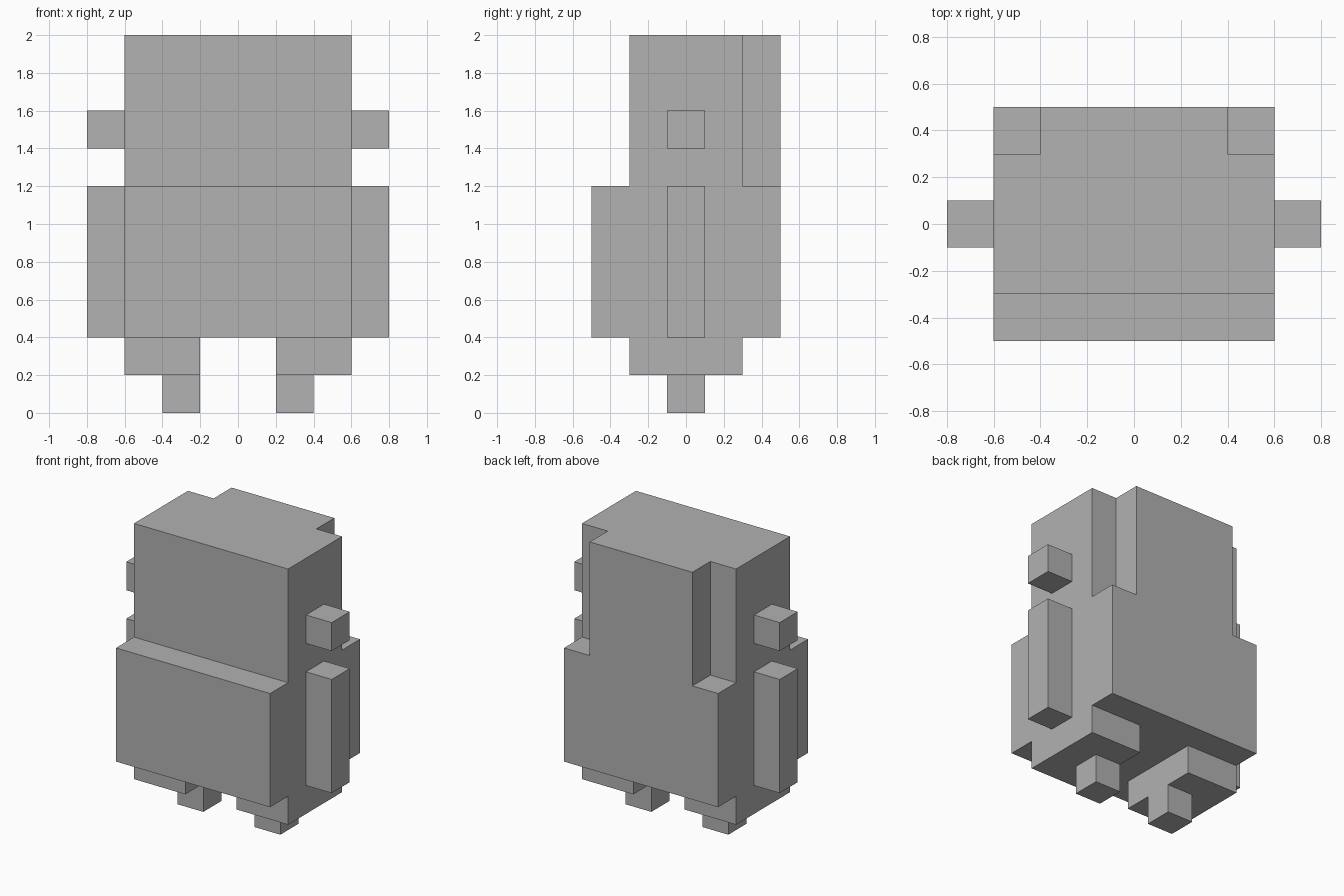
import bpy
import bmesh

cube = bpy.data.objects.get("Cube")
if cube:
    bpy.data.objects.remove(cube, do_unlink=True)

# One plain grey for the whole figure
GREY = (0.445, 0.445, 0.445, 1.0)
grey = bpy.data.materials.new("plain grey")
grey.use_nodes = True
grey.diffuse_color = GREY
grey.node_tree.nodes["Principled BSDF"].inputs["Base Color"].default_value = GREY


def prism(name, outline, z0, z1):
    """Extrude a flat outline in x, y from z0 up to z1."""
    bm = bmesh.new()
    base = bm.faces.new([bm.verts.new((x, y, z0)) for x, y in outline])
    top = bmesh.ops.extrude_face_region(bm, geom=[base], use_keep_orig=True)
    verts = [v for v in top["geom"] if isinstance(v, bmesh.types.BMVert)]
    bmesh.ops.translate(bm, verts=verts, vec=(0, 0, z1 - z0))
    bmesh.ops.recalc_face_normals(bm, faces=bm.faces)
    mesh = bpy.data.meshes.new(name)
    bm.to_mesh(mesh)
    bm.free()
    mesh.materials.append(grey)
    obj = bpy.data.objects.new(name, mesh)
    bpy.context.collection.objects.link(obj)
    return obj


def box(name, x0, x1, half_depth, z0, z1):
    d = half_depth
    return prism(name, [(x0, -d), (x1, -d), (x1, d), (x0, d)], z0, z1)


# Lower body
box("body", -0.6, 0.6, 0.5, 0.4, 1.2)

# Upper block, with both rear corners notched out
half = [(0.6, -0.3), (0.6, 0.3), (0.4, 0.3), (0.4, 0.5)]
prism("head", half + [(-x, y) for x, y in reversed(half)], 1.2, 2.0)

# Paired limbs: inner x, outer x, half depth, bottom, top
limbs = {
    "ear": (0.6, 0.8, 0.1, 1.4, 1.6),
    "arm": (0.6, 0.8, 0.1, 0.4, 1.2),
    "leg": (0.2, 0.6, 0.3, 0.2, 0.4),
    "foot": (0.2, 0.4, 0.1, 0.0, 0.2),
}
for part, (inner, outer, depth, low, high) in limbs.items():
    box("left_" + part, inner, outer, depth, low, high)
    box("right_" + part, -outer, -inner, depth, low, high)
